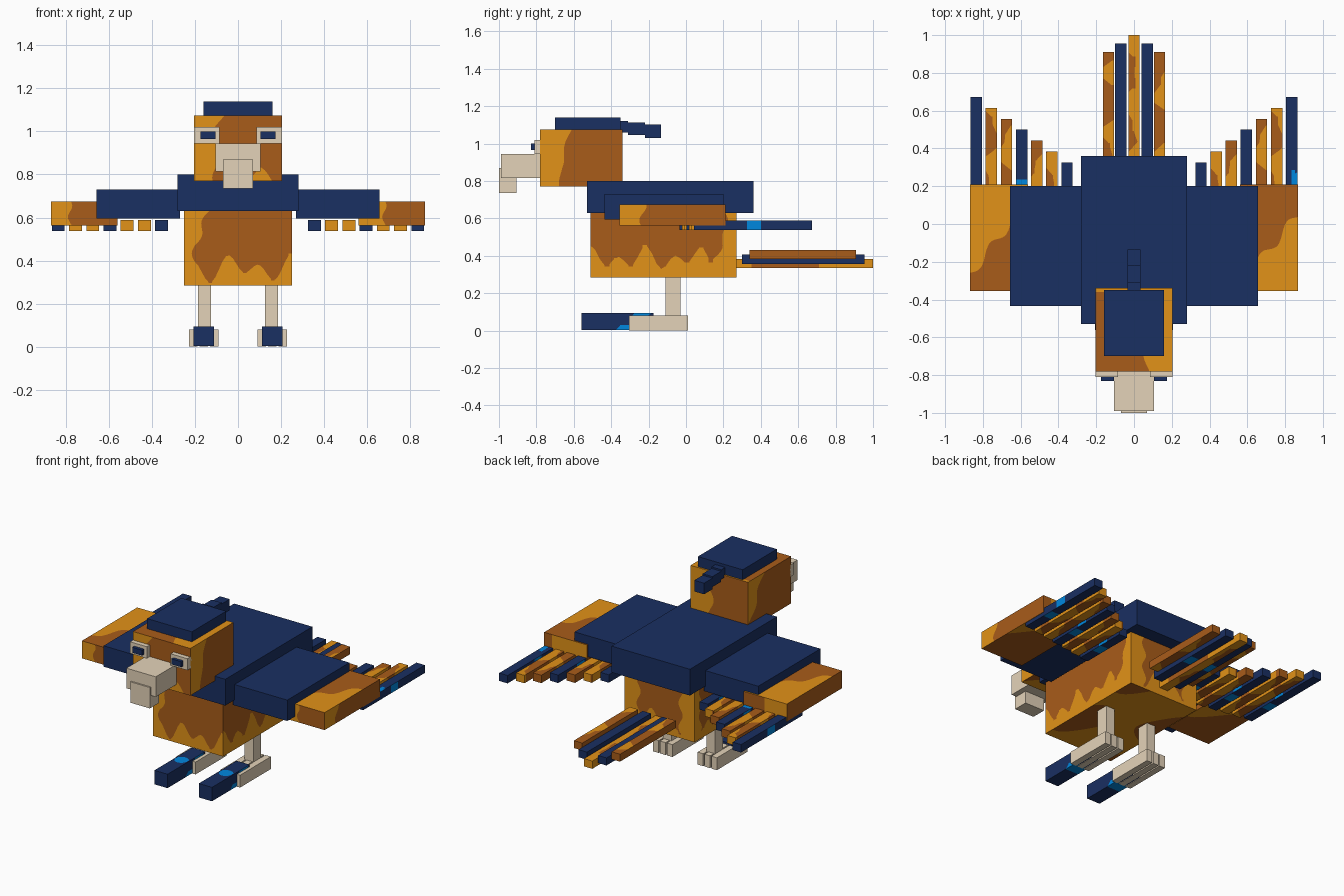
import bpy, bmesh
from math import sin, hypot
from mathutils import Vector

if "Cube" in bpy.data.objects:
    bpy.data.objects.remove(bpy.data.objects["Cube"], do_unlink=True)


def material(name, rgb):
    m = bpy.data.materials.new(name)
    m.use_nodes = True
    m.diffuse_color = (*rgb, 1)
    m.node_tree.nodes["Principled BSDF"].inputs["Base Color"].default_value = (*rgb, 1)
    return m


NAVY = material("navy blue", (0.010, 0.029, 0.122))
BROWN = material("brown", (0.397, 0.107, 0.010))
GOLD = material("gold", (0.76, 0.287, 0.009))
BONE = material("bone", (0.776, 0.651, 0.485))
CYAN = material("bright blue", (0.0, 0.242, 0.738))


def paint(bm, field, cuts):
    """Cut each side along the zero line of field(point, normal); second colour where positive."""
    bmesh.ops.split_edges(bm, edges=bm.edges[:])
    bmesh.ops.subdivide_edges(bm, edges=bm.edges[:], cuts=cuts, use_grid_fill=True)
    bm.normal_update()
    value = {v: field(v.co, v.link_faces[0].normal) for v in bm.verts}
    crossings = []
    for e in bm.edges[:]:
        a, b = e.verts
        fa, fb = value[a], value[b]
        if fa * fb < 0:
            t = min(max(fa / (fa - fb), 0.02), 0.98)
            crossings.append(bmesh.utils.edge_split(e, a, t)[1])
    if crossings:
        bmesh.ops.connect_verts(bm, verts=crossings)
    bm.normal_update()
    for f in bm.faces:
        f.material_index = int(field(f.calc_center_median(), f.normal) > 0)
    bmesh.ops.remove_doubles(bm, verts=bm.verts[:], dist=0.00001)


def box(name, xs, ys, zs, colours, field=None, cuts=12):
    """Box spanning the three ranges, optionally with a two-colour pattern."""
    bm = bmesh.new()
    bmesh.ops.create_cube(bm, size=1)
    ranges = (xs, ys, zs)
    for v in bm.verts:
        v.co = Vector([(max(r) if c > 0 else min(r)) for r, c in zip(ranges, v.co)])
    bm.normal_update()
    if field:
        paint(bm, field, cuts)
    mesh = bpy.data.meshes.new(name)
    bm.to_mesh(mesh)
    bm.free()
    for c in colours:
        mesh.materials.append(c)
    obj = bpy.data.objects.new(name, mesh)
    bpy.context.collection.objects.link(obj)


# Pattern rules for the plumage
def body_field(p, n):
    x, y, z = p
    u = x + y
    if n.z < -0.5:
        return 0.4 + sin(13 * x + 2) + sin(11 * y + 5 * x)
    if n.z > 0.5:
        return -1
    fringe = 0.365 + 0.04 * sin(42 * u) + 0.03 * sin(23 * u + 1) - z
    wave = 0.015 * sin(40 * z)
    if n.y < -0.5:
        side = -0.2 - x + 0.4 * max(0, z - 0.47) + wave
    elif n.y > 0.5:
        side = abs(x) - 0.15 + wave
    elif n.x > 0.5:
        fringe += 0.02
        side = y - 0.21 + 0.5 * max(0, 0.5 - z) + wave
    else:
        side = max(y - 0.21, -0.46 - y) + wave
    return max(fringe, side)


def head_field(p, n):
    x, y, z = p
    wave = 0.02 * sin(30 * z)
    if n.y < -0.5:
        left = -0.1 - x + 0.3 * max(0, z - 1) + wave
        low = 0.84 - z - 1.2 * abs(x - 0.1) + 0.01 * sin(60 * x)
        return max(left, low)
    if n.z > 0.5:
        return max(x - 0.07 + 0.02 * sin(25 * y), y + 0.36)
    if n.z < -0.5:
        return sin(14 * x) + sin(12 * y)
    if n.x > 0.5:
        return -0.67 - y + 0.25 * max(0, z - 0.87) + 0.5 * wave
    if n.x < -0.5:
        return y + 0.46 - 0.5 * (1.0 - z) + wave
    return x - 0.06 + wave


def wing_field(centre):
    def field(p, n):
        u, y, z = p.x - centre, p.y, p.z
        wave = 0.035 * sin(28 * u + 14 * y)
        if n.z > 0.5:
            if centre < 0:
                return y + 0.13 - 1.3 * u + wave
            return -0.08 - y + 1.2 * u + wave
        if n.z < -0.5:
            return y - 0.02 + u + wave
        if n.y < -0.5:
            return (-0.02 if centre < 0 else -0.08) - u + 0.01 * sin(60 * z)
        if n.y > 0.5:
            return 0.05 - u
        if n.x < -0.5:
            return -1
        return -0.23 - y + 0.02 * sin(40 * z)
    return field


def feather_field(centre, phase):
    """Gold streaks running along a brown feather, with a gold root end."""
    def field(p, n):
        if n.y < -0.5:
            return 1
        return p.x - centre + 0.045 * sin(19 * p.y + phase) + 0.02 * sin(41 * p.y)
    return field


def long_feather_field(side, index, tip):
    """Bright bands on the flanks and underside, and small patches on top."""
    def field(p, n):
        if n.z < 0.5:
            return 0.037 - abs(p.y - tip * (0.36 if n.z < -0.5 else 0.54))
        if side > 0 and index == 6:
            return min(0.275 - p.y, p.x - 0.835)
        if side < 0 and index == 3:
            return 0.235 - p.y
        return -1
    return field


def claw_field(centre):
    def field(p, n):
        if n.z > 0.5:
            return 0.042 - hypot(p.x - centre, p.y + 0.35)
        band = 0.045 - abs(p.y + 0.335 - 1.1 * p.z)
        return band if n.z < -0.5 else min(band, abs(p.z - 0.052) - 0.022)
    return field


def middle_tail_field(p, n):
    if abs(n.x) > 0.5:
        return abs(p.y - 0.53) - 0.18
    return p.x + 0.02 + 0.035 * sin(19 * p.y + 2) + 0.015 * sin(41 * p.y)


# Body and back
box("body", (-0.25, 0.25), (-0.51, 0.27), (0.285, 0.64), (BROWN, GOLD), body_field, 30)
box("back_cover", (-0.28, 0.28), (-0.53, 0.36), (0.63, 0.80), (NAVY,))

# Head, cap and stepped crest
box("head", (-0.205, 0.205), (-0.78, -0.34), (0.77, 1.075), (BROWN, GOLD), head_field, 24)
box("cap", (-0.16, 0.16), (-0.70, -0.35), (1.07, 1.14), (NAVY,))
for i, (y0, y1) in enumerate(((-0.36, -0.31), (-0.31, -0.22), (-0.22, -0.135))):
    box(f"crest_{i + 1}", (-0.035, 0.035), (y0, y1), (1.06 - 0.015 * i, 1.122 - 0.01 * i), (NAVY,))

# Beak
box("upper_beak", (-0.105, 0.105), (-0.99, -0.77), (0.815, 0.945), (BONE,))
box("beak_hook", (-0.07, 0.07), (-1.0, -0.905), (0.735, 0.87), (BONE,))

for side, s in (("left", 1), ("right", -1)):
    # Eyes
    box(f"{side}_eye", (s * 0.085, s * 0.205), (-0.81, -0.77), (0.945, 1.02), (BONE,))
    box(f"{side}_pupil", (s * 0.105, s * 0.175), (-0.83, -0.80), (0.965, 1.0), (NAVY,))

    # Wing
    box(f"{side}_inner_wing", (s * 0.27, s * 0.657), (-0.435, 0.20), (0.595, 0.73), (NAVY,))
    box(f"{side}_outer_wing", (s * 0.56, s * 0.868), (-0.355, 0.21), (0.562, 0.675),
        (BROWN, GOLD), wing_field(s * 0.76), 20)

    # Wing feathers, longest outside
    for i in range(7):
        x, tip = 0.355 + 0.08 * i, 0.325 + 0.058 * i
        xs, ys = (s * (x - 0.03), s * (x + 0.03)), (-0.035 + 0.013 * i, tip)
        if i % 3 == 0:
            look, rule = (NAVY, CYAN), long_feather_field(s, i, tip)
        else:
            look, rule = (BROWN, GOLD), feather_field(s * x, i * 1.7)
        box(f"{side}_wing_feather_{i + 1}", xs, ys, (0.538, 0.589), look, rule)

    # Tail feathers beside the middle one
    box(f"{side}_inner_tail_feather", (s * 0.04, s * 0.10), (0.30, 0.955), (0.357, 0.406),
        (NAVY, CYAN), lambda p, n: 0.04 - abs(p.y - 0.6) if n.z < -0.5 else -1)
    streak = feather_field(s * 0.135 + 0.015, s)
    box(f"{side}_outer_tail_feather", (s * 0.105, s * 0.165), (0.34, 0.91), (0.382, 0.43),
        (BROWN, GOLD), lambda p, n: streak(p, n) if abs(n.x) < 0.5 else -1)

    # Leg, three toes and claw
    box(f"{side}_leg", (s * 0.125, s * 0.187), (-0.11, -0.03), (0.07, 0.29), (BONE,))
    for i in range(3):
        x = 0.11 + 0.049 * i
        box(f"{side}_toe_{i + 1}", (s * (x - 0.02), s * (x + 0.02)),
            (-0.305, 0.01), (0, 0.08), (BONE,))
    box(f"{side}_foot", (s * 0.11, s * 0.21), (-0.29, -0.04), (0.012, 0.075), (BONE,))
    box(f"{side}_claw", (s * 0.112, s * 0.206), (-0.56, -0.175), (0.003, 0.093), (NAVY, CYAN),
        claw_field(s * 0.159))

# Middle tail feather
box("middle_tail_feather", (-0.03, 0.03), (0.265, 1.0), (0.334, 0.384),
    (BROWN, GOLD), middle_tail_field)
